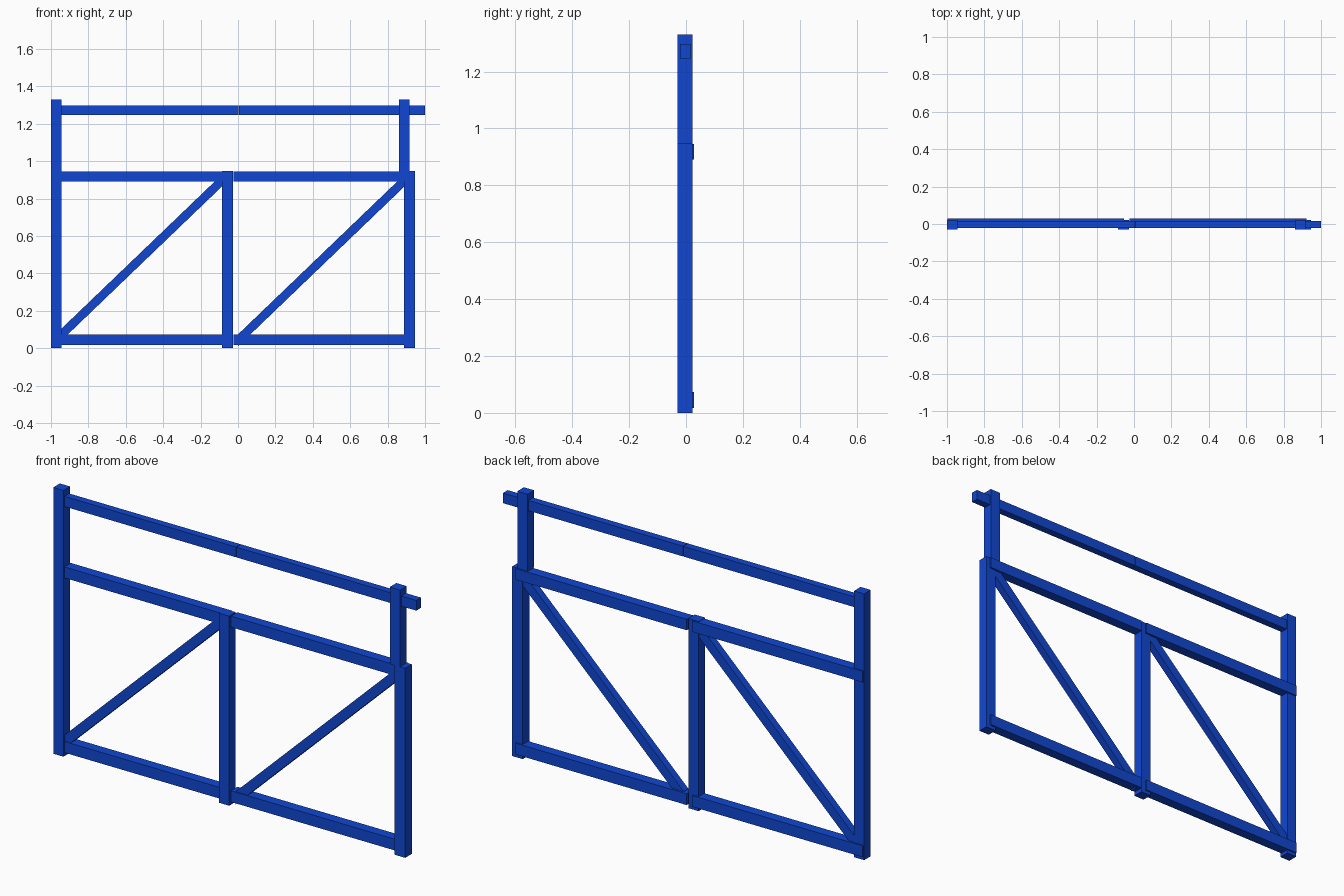
import bpy
import bmesh

cube = bpy.data.objects.get("Cube")
if cube:
    bpy.data.objects.remove(cube, do_unlink=True)

BLUE = (0.005, 0.062, 0.64, 1.0)
paint = bpy.data.materials.new("blue paint")
paint.use_nodes = True
paint.diffuse_color = BLUE
paint.node_tree.nodes["Principled BSDF"].inputs["Base Color"].default_value = BLUE


def bar(name, outline, y0, y1):
    """Extrude an x-z outline from y0 back to y1."""
    bm = bmesh.new()
    face = bm.faces.new([bm.verts.new((x, y0, z)) for x, z in outline])
    extruded = bmesh.ops.extrude_face_region(bm, geom=[face])
    moved = [v for v in extruded["geom"] if isinstance(v, bmesh.types.BMVert)]
    bmesh.ops.translate(bm, verts=moved, vec=(0, y1 - y0, 0))
    bmesh.ops.recalc_face_normals(bm, faces=bm.faces)
    mesh = bpy.data.meshes.new(name)
    bm.to_mesh(mesh)
    bm.free()
    mesh.materials.append(paint)
    bpy.context.collection.objects.link(bpy.data.objects.new(name, mesh))


def box(name, x0, x1, z0, z1, depth):
    bar(name, [(x0, z0), (x1, z0), (x1, z1), (x0, z1)], *depth)


POST = (-0.03, 0.022)
RAIL = (-0.022, 0.029)
HANDRAIL = (-0.021, 0.016)
BRACE = (-0.019, 0.018)

# Upright posts
box("right_post", -1.0, -0.944, 0, 1.33, POST)
box("middle_post", -0.085, -0.028, 0, 0.947, POST)
box("left_post", 0.887, 0.945, 0, 0.947, POST)
box("left_upper_post", 0.86, 0.917, 0.945, 1.33, POST)

# Lower and middle rails, lapped over the backs of the posts
for side, x0, x1 in (("right", -0.997, -0.054), ("left", -0.024, 0.922)):
    box(side + "_bottom_rail", x0, x1, 0.017, 0.073, RAIL)
    box(side + "_middle_rail", x0, x1, 0.89, 0.945, RAIL)

# Handrail in two lengths, the left one running past its post
box("right_handrail", -0.96, 0.003, 1.246, 1.297, HANDRAIL)
box("left_handrail", 0.006, 1.0, 1.246, 1.297, HANDRAIL)

# Diagonal braces with plumb-cut ends
SLOPE, HEIGHT = 0.96, 0.064
for side, x0, x1, z0 in (("right", -0.955, -0.075, 0.03), ("left", 0.0, 0.9, 0.01)):
    z1 = z0 + SLOPE * (x1 - x0)
    bar(side + "_brace", [(x0, z0), (x1, z1), (x1, z1 + HEIGHT), (x0, z0 + HEIGHT)], *BRACE)
